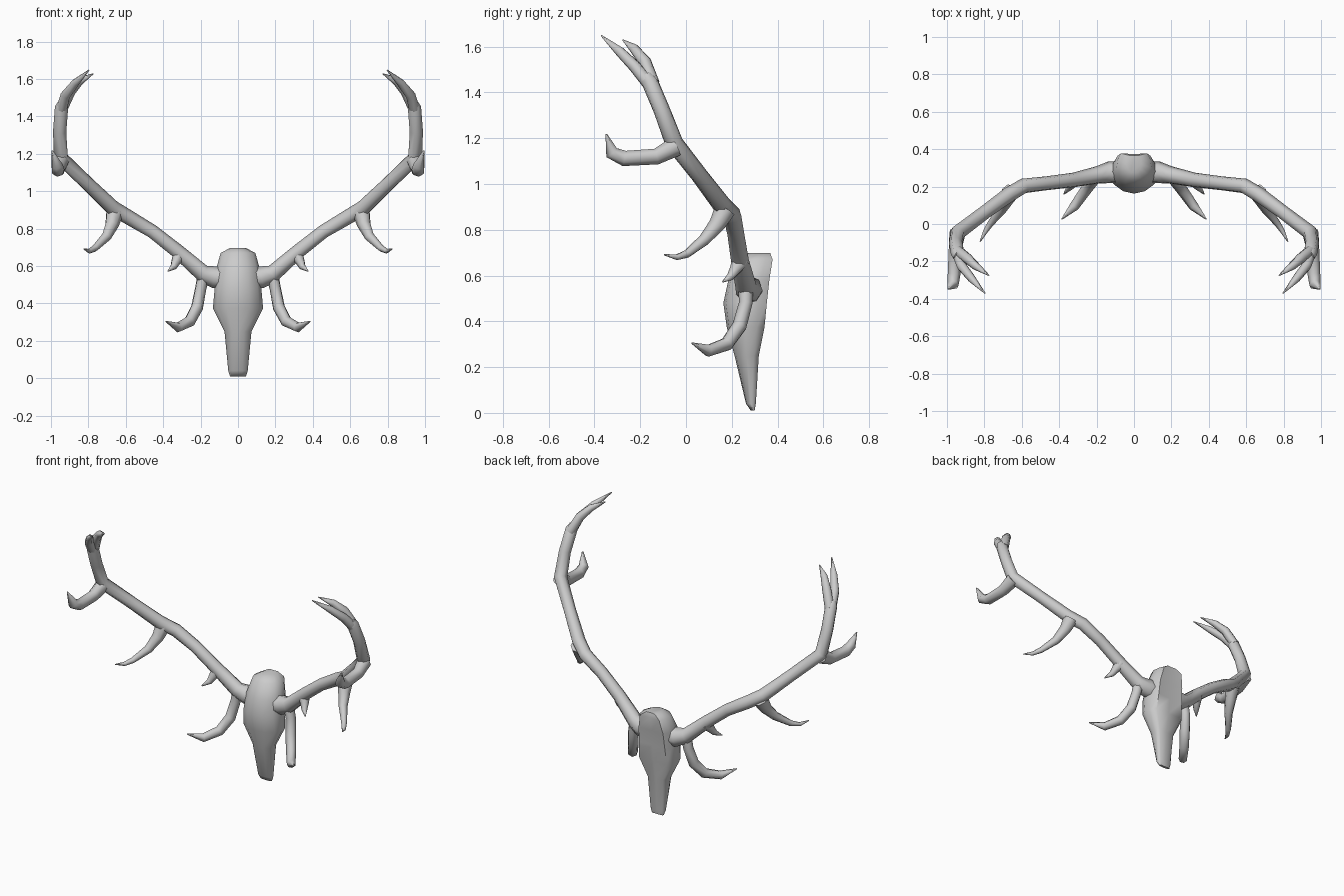
import bpy, bmesh, math
from mathutils import Vector


def finish(bm, name, angle):
    bmesh.ops.recalc_face_normals(bm, faces=bm.faces)
    me = bpy.data.meshes.new(name)
    bm.to_mesh(me)
    bm.free()
    ob = bpy.data.objects.new(name, me)
    bpy.context.collection.objects.link(ob)
    bpy.ops.object.select_all(action='DESELECT')
    ob.select_set(True)
    bpy.context.view_layer.objects.active = ob
    bpy.ops.object.shade_smooth_by_angle(angle=math.radians(angle))
    return ob


def loft(bm, rings):
    rings = [[bm.verts.new(p) for p in r] for r in rings]
    n = len(rings[0])
    for a, b in zip(rings, rings[1:]):
        for i in range(n):
            j = (i + 1) % n
            bm.faces.new((a[i], a[j], b[j], b[i]))
    bm.faces.new(rings[0])
    bm.faces.new(rings[-1])


def branch(name, pts, sides=7):
    """Tapered tube through (x, y, z, radius) points, mirrored to both sides."""
    bm = bmesh.new()
    p = [Vector(q[:3]) for q in pts]
    rings = []
    u = None
    for i, q in enumerate(pts):
        t = Vector((0, 0, 0))
        if i > 0:
            t += (p[i] - p[i - 1]).normalized()
        if i < len(p) - 1:
            t += (p[i + 1] - p[i]).normalized()
        t.normalize()
        if u is None:
            u = t.orthogonal()
        u = (u - t * u.dot(t)).normalized()
        v = t.cross(u)
        rings.append([p[i] + q[3] * (math.cos(a) * u + math.sin(a) * v)
                      for a in (2 * math.pi * k / sides for k in range(sides))])
    loft(bm, rings)
    ob = finish(bm, name, 60)
    m = ob.modifiers.new("mirror", 'MIRROR')
    m.use_axis[0] = True
    return ob


# Skull: rings of (z, half width, front y, back y), flat at the back
half = [(0, 0), (.45, .06), (.85, .25), (1, .5), (.93, .8), (.75, 1)]
section = half + [(0, .97)] + [(-x, t) for x, t in reversed(half[1:])]
levels = [(.01, .042, .283, .3), (.04, .052, .262, .305), (.25, .072, .212, .318),
          (.375, .134, .178, .343), (.48, .125, .163, .353), (.58, .118, .185, .364),
          (.67, .093, .225, .378), (.698, .04, .27, .368)]
bm = bmesh.new()
loft(bm, [[(w * x, f + (b - f) * t, z) for x, t in section] for z, w, f, b in levels])
finish(bm, "skull", 60)

# Main beams, from the pedicles up to the crown fork
branch("antler_beam", [
    (.07, .275, .535, .06), (.13, .275, .54, .06), (.19, .262, .56, .048),
    (.32, .235, .675, .04), (.46, .218, .785, .038), (.59, .203, .862, .041),
    (.67, .155, .91, .042), (.80, .06, 1.035, .038), (.945, -.05, 1.175, .041),
    (.952, -.105, 1.32, .037), (.942, -.16, 1.45, .037), (.937, -.175, 1.475, .026)])

# Crown points
branch("crown_front_point", [
    (.945, -.155, 1.43, .03), (.922, -.225, 1.515, .027), (.87, -.29, 1.58, .022),
    (.797, -.37, 1.648, .003)])
branch("crown_rear_point", [
    (.94, -.145, 1.44, .03), (.895, -.18, 1.535, .028), (.845, -.225, 1.59, .022),
    (.775, -.275, 1.628, .003)])

# Tines along the beam
branch("brow_tine", [
    (.18, .262, .57, .035), (.2, .262, .48, .031), (.219, .235, .38, .033),
    (.26, .18, .302, .031), (.32, .095, .272, .027), (.387, .025, .305, .003)])
branch("small_tine", [
    (.31, .24, .665, .04), (.332, .215, .625, .026), (.345, .195, .595, .018),
    (.375, .16, .572, .003)])
branch("middle_tine", [
    (.66, .17, .885, .048), (.675, .135, .82, .037), (.705, .08, .755, .027),
    (.765, .005, .695, .018), (.795, -.04, .68, .013), (.823, -.095, .691, .003)])
branch("upper_tine", [
    (.945, -.045, 1.165, .045), (.957, -.13, 1.12, .036), (.963, -.27, 1.112, .035),
    (.968, -.325, 1.138, .031), (.993, -.348, 1.217, .004)])
